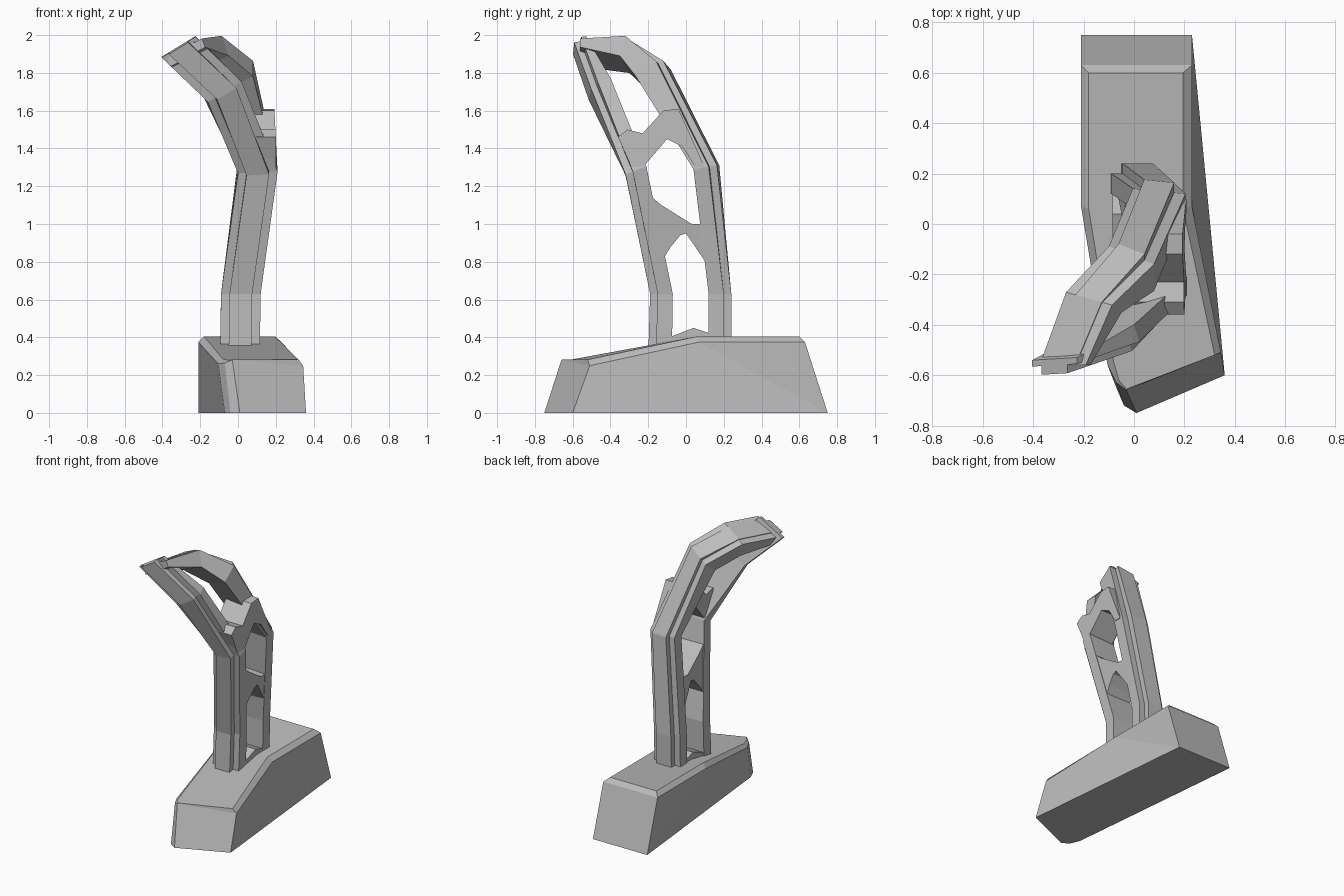
import bpy, bmesh
from mathutils import Vector

cube = bpy.data.objects.get("Cube")
if cube:
    bpy.data.objects.remove(cube)

grey = bpy.data.materials.new("plain grey")
grey.use_nodes = True
grey.diffuse_color = (0.5, 0.5, 0.5, 1)
grey.node_tree.nodes["Principled BSDF"].inputs["Base Color"].default_value = (0.5, 0.5, 0.5, 1)


def loft(name, rings):
    """Skin equal-length closed rings and cap both ends."""
    bm = bmesh.new()
    rows = [[bm.verts.new(p) for p in ring] for ring in rings]
    n = len(rows[0])
    for a, b in zip(rows, rows[1:]):
        for i in range(n):
            j = (i + 1) % n
            bm.faces.new((a[i], a[j], b[j], b[i]))
    bm.faces.new(rows[0][::-1])
    bm.faces.new(rows[-1])
    bmesh.ops.remove_doubles(bm, verts=bm.verts, dist=0.0005)
    bmesh.ops.recalc_face_normals(bm, faces=bm.faces)
    mesh = bpy.data.meshes.new(name)
    bm.to_mesh(mesh)
    bm.free()
    mesh.materials.append(grey)
    obj = bpy.data.objects.new(name, mesh)
    bpy.context.collection.objects.link(obj)
    return obj


def rail(name, stations):
    """Sweep a profile with a raised centre strip through the stations."""
    rings = []
    for centre, side, depth, step in stations:
        c, s, d = Vector(centre), Vector(side).normalized(), Vector(depth)
        u = d.normalized() * step
        core, full = s * 0.06, s * 0.105
        rings.append([c - core, c + core, c + core + u, c + full + u,
                      c + full + d, c - full + d, c - full + u, c - core + u])
    return loft(name, rings)


def bend(z):
    """Sideways centre of the arm at height z."""
    if z < 0.63:
        return 0.015
    if z < 1.3:
        return 0.015 + (z - 0.63) * 0.135
    return 0.108 - (z - 1.3) * 0.05


def brace(name, outline):
    return loft(name, [[(bend(z) + w, y, z) for y, z in outline] for w in (-0.1, 0.1)])


# Bent, bevelled base block
bottom = [(-.21, .75, 0), (-.21, .75, 0), (-.07, -.65, 0), (-.04, -.72, 0),
          (.01, -.75, 0), (.36, -.6, 0), (.23, .75, 0), (.23, .75, 0)]
shoulder = [(-.21, .63, .375), (-.21, .07, .375), (-.105, -.56, .26), (-.07, -.63, .265),
            (-.03, -.66, .28), (.345, -.51, .25), (.23, .07, .375), (.23, .63, .375)]
top = [(-.18, .6, .405), (-.18, .06, .405), (-.08, -.55, .285), (-.06, -.62, .28),
       (-.03, -.655, .282), (.32, -.52, .282), (.195, .06, .405), (.195, .6, .405)]
loft("base", [bottom, shoulder, top])

# Front and back rails of the arm: centre, sideways direction, inward depth, groove step
rail("front_rail", [
    ((.01, -.2, .3), (1, 0, 0), (0, .125, 0), .04),
    ((.015, -.19, .63), (1, 0, 0), (0, .12, 0), .04),
    ((.105, -.32, 1.26), (1, 0, .05), (0, .11, .04), .04),
    ((-.06, -.51, 1.69), (.85, .1, .5), (-.03, .1, .03), .035),
    ((-.315, -.595, 1.93), (.85, .05, .52), (0, .06, .01), .035)])
rail("back_rail", [
    ((.01, .24, .35), (1, 0, 0), (0, -.12, 0), .04),
    ((.015, .24, .63), (1, 0, 0), (0, -.12, 0), .04),
    ((.1, .17, 1.31), (1, -.1, 0), (0, -.12, -.02), .04),
    ((-.01, -.1, 1.84), (.75, -.3, .35), (0, -.13, -.1), .03),
    ((-.18, -.295, 1.955), (.86, -.24, .43), (.04, -.03, -.11), .005),
    ((-.285, -.56, 1.935), (.85, 0, .48), (.02, 0, -.05), .005)])

# Webs joining the rails between the openings
brace("foot_web", [(-.12, .3), (-.09, .4), (.04, .45), (.13, .42), (.13, .3)])
brace("lower_web", [(-.13, .8), (-.08, .88), (-.03, .94), (0, .95), (.11, .79), (.15, .79),
                    (.15, 1.0), (.03, 1.0), (-.13, 1.1), (-.19, 1.15)])
brace("upper_web", [(-.27, 1.26), (-.22, 1.31), (-.1, 1.45), (-.02, 1.41), (.05, 1.3),
                    (.1, 1.3), (-.04, 1.61), (-.12, 1.6), (-.23, 1.48), (-.31, 1.5), (-.36, 1.46)])
